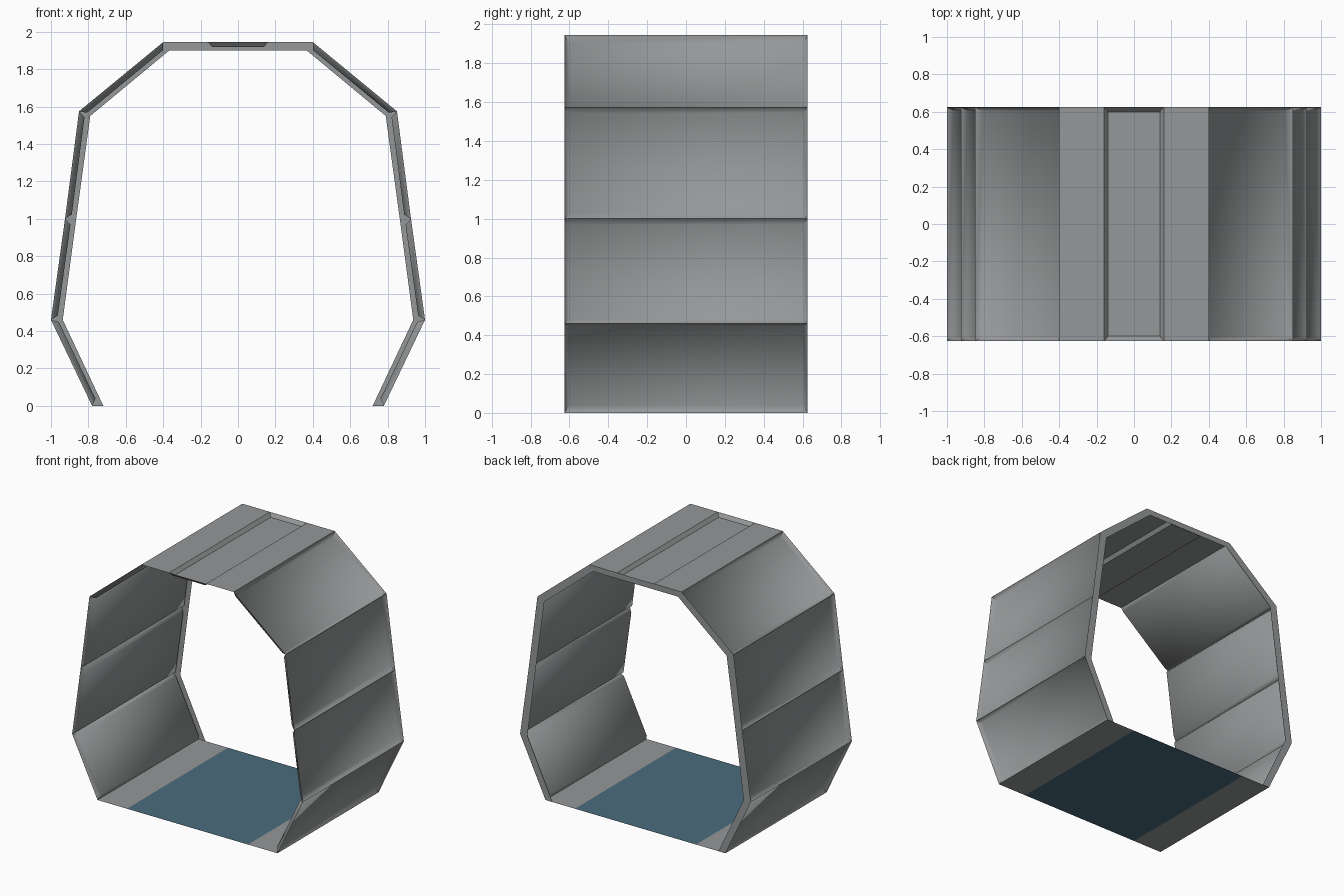
import bpy, bmesh
from mathutils import Vector

if "Cube" in bpy.data.objects:
    bpy.data.objects.remove(bpy.data.objects["Cube"])

Y = 0.625                       # half depth of the corridor
OUTER = [(0.78, 0), (1.0, 0.46), (0.925, 1.0), (0.85, 1.575), (0.40, 1.945)]
INNER = [(0.72, 0), (0.937, 0.46), (0.79, 1.55), (0.368, 1.90)]
INNER_FULL = INNER[:2] + [(0.865, 1.0)] + INNER[2:]


def material(name, rgb):
    m = bpy.data.materials.new(name)
    m.diffuse_color = (*rgb, 1)
    m.use_nodes = True
    m.node_tree.nodes["Principled BSDF"].inputs["Base Color"].default_value = m.diffuse_color
    return m


GREY = material("steel grey", (0.30, 0.31, 0.315))
BLUE = material("floor blue", (0.07, 0.15, 0.21))


def finish(name, bm, mats=(GREY,), mirror=False):
    me = bpy.data.meshes.new(name)
    bm.to_mesh(me)
    bm.free()
    ob = bpy.data.objects.new(name, me)
    bpy.context.collection.objects.link(ob)
    for m in mats:
        me.materials.append(m)
    if mirror:
        mod = ob.modifiers.new("Mirror", 'MIRROR')
        mod.use_axis[0] = True
        mod.use_mirror_merge = False
    return ob


def face(bm, pts, mat=0):
    f = bm.faces.new([bm.verts.new(p) for p in pts])
    f.material_index = mat
    return f


def tray(bm, a, b, inset, depth, end_inset, soft):
    """Sheet from profile point a to b, pressed inwards with sloping borders."""
    a, b = Vector((a[0], 0, a[1])), Vector((b[0], 0, b[1]))
    d = (b - a).normalized()
    n = Vector((d.z, 0, -d.x))              # outward normal
    y, yi = Vector((0, Y, 0)), Vector((0, Y - end_inset, 0))
    a2, b2 = a + d * inset - n * depth, b - d * inset - n * depth
    rim = [bm.verts.new(p) for p in (a - y, a + y, b + y, b - y)]
    bed = [bm.verts.new(p) for p in (a2 - yi, a2 + yi, b2 + yi, b2 - yi)]
    faces = [bm.faces.new(bed)]
    for i in range(4):
        j = (i + 1) % 4
        faces.append(bm.faces.new((rim[i], rim[j], bed[j], bed[i])))
    for f in faces:
        f.smooth = soft
    for i in range(4):                      # keep the mitred corners crisp
        bm.edges.get((rim[i], bed[i])).smooth = False


# Recessed side panels, four per side
bm = bmesh.new()
for a, b in zip(OUTER, OUTER[1:]):
    tray(bm, a, b, 0.028, 0.033, 0.022, True)
finish("side_panels", bm, mirror=True)

# Roof: flat strips either side of a shallow central channel
bm = bmesh.new()
face(bm, [(0.16, -Y, 1.945), (0.40, -Y, 1.945), (0.40, Y, 1.945), (0.16, Y, 1.945)])
finish("roof_strips", bm, mirror=True)
bm = bmesh.new()
tray(bm, (0.16, 1.945), (-0.16, 1.945), 0.022, 0.027, 0.025, False)
finish("roof_channel", bm)

# Flat rim closing the back end
bm = bmesh.new()
o, i = OUTER + [(0, 1.945)], INNER_FULL + [(0, 1.90)]
for k in range(len(o) - 1):
    face(bm, [(p[0], Y, p[1]) for p in (o[k], i[k], i[k + 1], o[k + 1])])
bmesh.ops.remove_doubles(bm, verts=bm.verts, dist=0.0001)
finish("back_rim", bm, mirror=True)

# Floor: blue walkway between grey edges
bm = bmesh.new()
xs = [-0.78, -0.525, 0.525, 0.78]
for k in range(3):
    face(bm, [(xs[k], -Y, 0), (xs[k + 1], -Y, 0), (xs[k + 1], Y, 0), (xs[k], Y, 0)],
         1 if k == 1 else 0)
bmesh.ops.remove_doubles(bm, verts=bm.verts, dist=0.0001)
finish("floor", bm, (GREY, BLUE))
